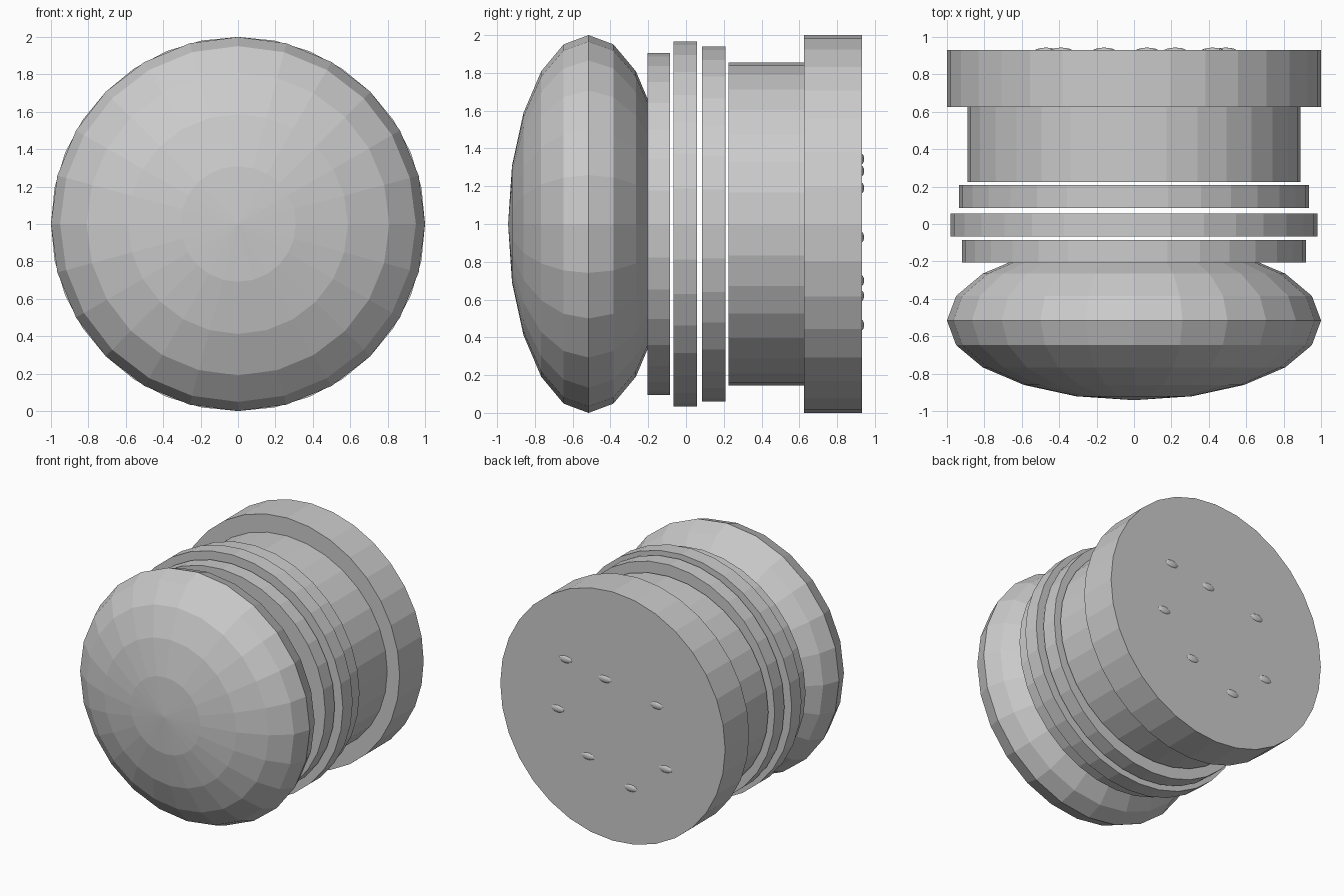
import bpy
from math import pi

if "Cube" in bpy.data.objects:
    bpy.data.objects.remove(bpy.data.objects["Cube"])


def bake(ob, name):
    """Name the part and apply its transform."""
    ob.name = name
    bpy.ops.object.transform_apply(location=False, rotation=True, scale=True)
    return ob


def disc(name, y0, y1, rx, rz):
    """Solid 32-sided disc lying along the y axis."""
    bpy.ops.mesh.primitive_cylinder_add(vertices=32, radius=1, depth=y1 - y0,
                                        location=(0, (y0 + y1) / 2, 1),
                                        rotation=(pi / 2, 0, 0))
    ob = bpy.context.object
    ob.scale = (rx, rz, 1)   # local y points along world z
    return bake(ob, name)


def ellipsoid(name, loc, rx, ry, rz, segments, rings):
    """Faceted ellipsoid with its poles on the y axis."""
    bpy.ops.mesh.primitive_uv_sphere_add(segments=segments, ring_count=rings,
                                         radius=1, location=loc,
                                         rotation=(pi / 2, 0, 0))
    ob = bpy.context.object
    ob.scale = (rx, rz, ry)
    return bake(ob, name)


# Domed front
ellipsoid("front_dome", (0, -0.516, 1), 1, 0.426, 1, 24, 10)

# Three separate rings
disc("ring_front", -0.205, -0.085, 0.92, 0.905)
disc("ring_middle", -0.067, 0.057, 0.98, 0.967)
disc("ring_rear", 0.085, 0.208, 0.935, 0.94)

# Main barrel and rear cap
disc("barrel", 0.225, 0.627, 0.89, 0.855)
disc("rear_cap", 0.625, 0.931, 1, 1)

# Small studs on the rear face (x, z)
studs = [(0.42, 1.345), (0.07, 1.28), (-0.39, 1.19), (0.49, 0.93),
         (0.22, 0.62), (-0.16, 0.465), (-0.47, 0.70)]
for i, (x, z) in enumerate(studs):
    ellipsoid(f"stud_{i + 1}", (x, 0.925, z), 0.06, 0.018, 0.03, 16, 8)
